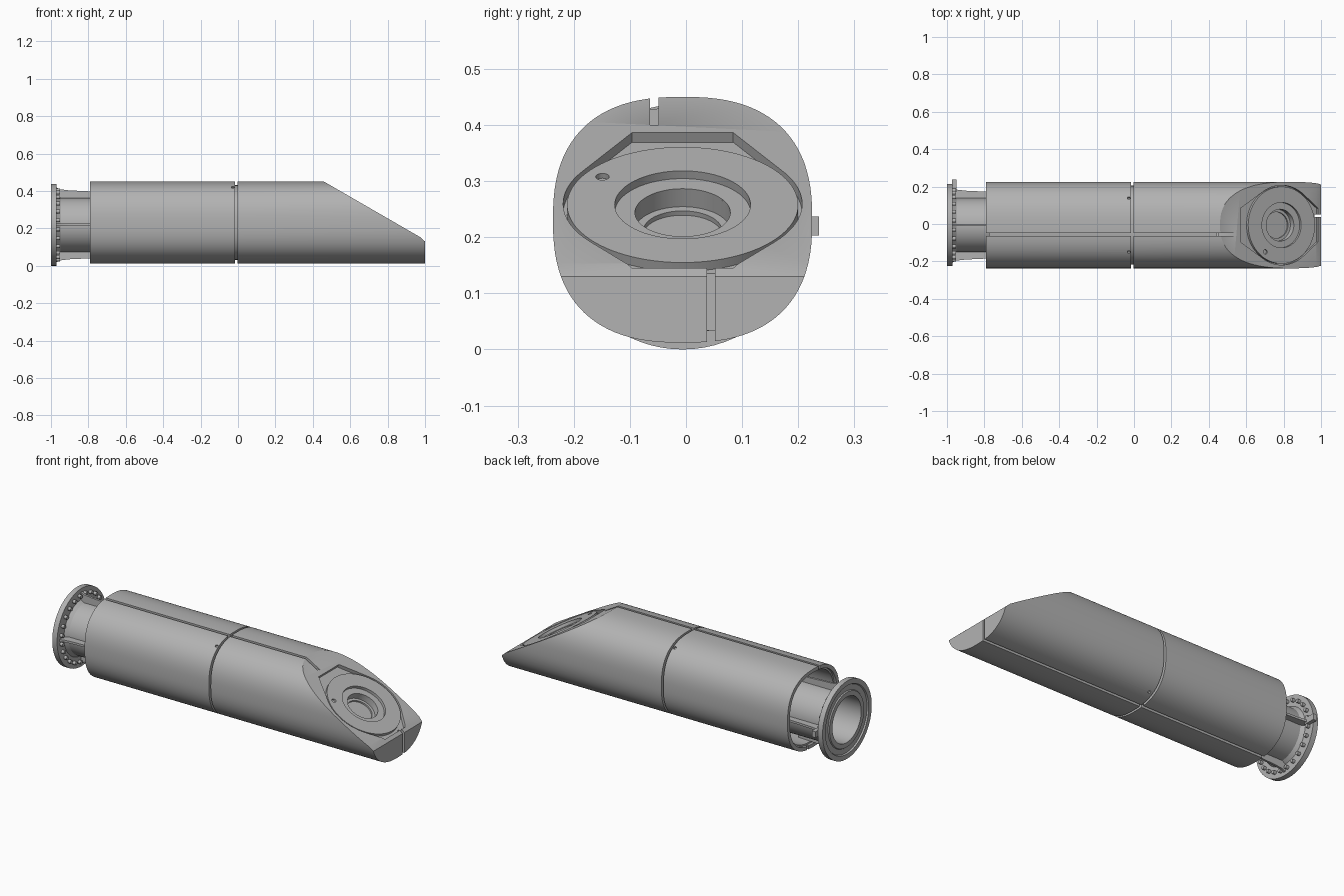
import bpy, bmesh
from math import sin, cos, pi, radians, copysign
from mathutils import Matrix, Vector

if "Cube" in bpy.data.objects:
    bpy.data.objects.remove(bpy.data.objects["Cube"])

CY, CZ, AXIS_Z = -0.006, 0.231, 0.219
HALF_W, HALF_H = 0.231, 0.219
TILT = Matrix.Translation((0.79, CY, 0.2595)) @ Matrix.Rotation(radians(30), 4, 'Y')
AXIS = Matrix.Translation((0, CY, AXIS_Z))

grey = bpy.data.materials.new("machined_grey")
grey.use_nodes = True
GREY = (0.45, 0.45, 0.45, 1)
grey.diffuse_color = GREY
grey.node_tree.nodes["Principled BSDF"].inputs["Base Color"].default_value = GREY


def finish(name, bm, matrix=None):
    if matrix:
        bm.transform(matrix)
    bmesh.ops.recalc_face_normals(bm, faces=bm.faces)
    mesh = bpy.data.meshes.new(name)
    bm.to_mesh(mesh)
    bm.free()
    mesh.materials.append(grey)
    ob = bpy.data.objects.new(name, mesh)
    bpy.context.collection.objects.link(ob)
    return ob


def prism(name, points, offset, matrix=None):
    """Close a flat outline and sweep it along an offset."""
    bm = bmesh.new()
    face = bm.faces.new([bm.verts.new(p) for p in points])
    new = bmesh.ops.extrude_face_region(bm, geom=[face])["geom"]
    verts = [v for v in new if isinstance(v, bmesh.types.BMVert)]
    bmesh.ops.translate(bm, verts=verts, vec=offset)
    return finish(name, bm, matrix)


def section(name, x0, x1, scale=1.0):
    """Rounded, slightly squared housing cross-section swept along x."""
    pts = []
    for i in range(96):
        a = 2 * pi * i / 96
        y = copysign(abs(cos(a)) ** 0.8, cos(a)) * HALF_W * scale
        z = copysign(abs(sin(a)) ** 0.8, sin(a)) * HALF_H * scale
        pts.append((x0, CY + y, CZ + z))
    return prism(name, pts, (x1 - x0, 0, 0))


def box(name, lo, hi):
    pts = [(lo[0], lo[1], lo[2]), (hi[0], lo[1], lo[2]),
           (hi[0], hi[1], lo[2]), (lo[0], hi[1], lo[2])]
    return prism(name, pts, (0, 0, hi[2] - lo[2]))


def disc(name, r, z0, z1, matrix, n=64):
    pts = [(r * cos(2 * pi * i / n), r * sin(2 * pi * i / n), z0) for i in range(n)]
    return prism(name, pts, (0, 0, z1 - z0), matrix)


def lathe(name, profile, matrix, n=72):
    """Revolve closed (position, radius) pairs round the x axis."""
    bm = bmesh.new()
    rings = [[bm.verts.new((x, r * cos(2 * pi * i / n), r * sin(2 * pi * i / n)))
              for i in range(n)] for x, r in profile]
    for k, ring in enumerate(rings):
        nxt = rings[(k + 1) % len(rings)]
        for i in range(n):
            j = (i + 1) % n
            bm.faces.new((ring[i], ring[j], nxt[j], nxt[i]))
    return finish(name, bm, matrix)


def cut(ob, *cutters):
    bpy.context.view_layer.objects.active = ob
    for c in cutters:
        mod = ob.modifiers.new("cut", 'BOOLEAN')
        mod.operation, mod.solver, mod.object = 'DIFFERENCE', 'EXACT', c
        bpy.ops.object.modifier_apply(modifier=mod.name)
        bpy.data.objects.remove(c)
    return ob


def slots():
    """Long split lines, one above and one below, mirrored through the axis."""
    return [box("slot", (-0.9, CY - 0.058, 0.40), (0.62, CY - 0.043, 0.5)),
            box("slot", (-0.9, CY + 0.043, -0.05), (1.1, CY + 0.058, 0.034))]


def screw_holes(x, up):
    """Small holes next to the middle joint, on the front and the back."""
    out = []
    for s in (-1, 1):
        d = Vector((0, s * 0.145, up * 0.19))
        m = Matrix.Translation(Vector((x, CY, CZ)) + d) @ d.to_track_quat('Z', 'Y').to_matrix().to_4x4()
        out.append(disc("hole", 0.008, -0.012, 0.05, m, 20))
    return out


# Plain half of the housing
cut(section("rear_housing", -0.79, -0.016), section("cavity", -0.85, 0.05, 0.91),
    *slots(), *screw_holes(-0.028, 1))

# Bevelled half of the housing
slant = [(0.20, -1, 0.6001), (0.975, -1, 0.1527), (1.0, -1, 0.13),
         (1.2, -1, 0.13), (1.2, -1, 0.8), (0.2, -1, 0.8)]
front = section("bevelled_housing", -0.004, 1.0)
cut(front, section("cavity", -0.1, 0.45, 0.91), prism("slant", slant, (0, 2, 0)))

# Pocket that the tilted flange sits in
bm = bmesh.new()
rim = [(0.213 * cos(pi * i / 36), 0.213 * sin(pi * i / 36)) for i in range(72)]
rim += [(-0.254, 0.09), (-0.254, -0.09), (0.225, 0.09), (0.225, -0.09)]
for u, v in rim:
    for h in (-0.02, 0.1):
        bm.verts.new((u, v, h))
hull = bmesh.ops.convex_hull(bm, input=bm.verts)
loose = [v for v in bm.verts if not v.link_faces]
bmesh.ops.delete(bm, geom=loose, context='VERTS')
pocket = finish("pocket", bm, TILT)
cut(front, pocket, disc("bore", 0.1, -0.065, 0.1, TILT),
    box("end_slot", (0.965, CY + 0.043, -0.1), (1.1, CY + 0.058, 0.3)),
    *slots(), *screw_holes(0.018, -1))

# Tilted mounting flange with stepped bore
peg = TILT @ Matrix.Translation((-0.10, -0.143, 0))
cut(disc("tilted_flange", 0.206, -0.03, -0.002, TILT, 96),
    disc("step", 0.121, -0.018, 0.1, TILT), disc("bore", 0.085, -0.1, 0.1, TILT),
    disc("pin_hole", 0.012, -0.012, 0.1, peg, 20))
lathe("tilted_bore_sleeve", [(-0.064, 0.07), (-0.064, 0.105), (-0.021, 0.105),
                             (-0.021, 0.085), (-0.055, 0.085), (-0.055, 0.07)],
      TILT @ Matrix.Rotation(radians(-90), 4, 'Y'))

# Liner behind the split lines
cut(section("liner", -0.775, 0.44, 0.912), section("cavity", -0.9, 0.43, 0.87))

# Central tube with its round end flange
lathe("end_flange_tube", [(0.4, 0.145), (-0.95, 0.145), (-0.97, 0.158), (-0.97, 0.219),
                          (-1.0, 0.219), (-1.0, 0.192), (-0.992, 0.188), (-0.992, 0.158),
                          (-0.998, 0.154), (-0.998, 0.128), (0.4, 0.128)], AXIS)

# Stiffening ribs and flange bolts
for i in range(4):
    pts = [(-0.972, -0.006, 0.135), (-0.972, -0.006, 0.2), (-0.95, -0.006, 0.19),
           (-0.9, -0.006, 0.184), (-0.7, -0.006, 0.175), (-0.7, -0.006, 0.135)]
    prism(f"rib_{i + 1}", pts, (0, 0.012, 0), AXIS @ Matrix.Rotation(i * pi / 2, 4, 'X'))
for i in range(24):
    m = (AXIS @ Matrix.Rotation((i + 0.5) * pi / 12, 4, 'X')
         @ Matrix.Translation((-0.972, 0, 0.187)) @ Matrix.Rotation(pi / 2, 4, 'Y'))
    disc(f"bolt_{i + 1}", 0.01, 0, 0.019, m, 14)

# Side key on the end flange
box("side_key", (-0.972, 0.17, 0.203), (-0.95, 0.237, 0.237))

for ob in bpy.context.collection.objects:
    ob.select_set(ob.type == 'MESH')
bpy.context.view_layer.objects.active = front
bpy.ops.object.shade_smooth_by_angle(angle=radians(30))
